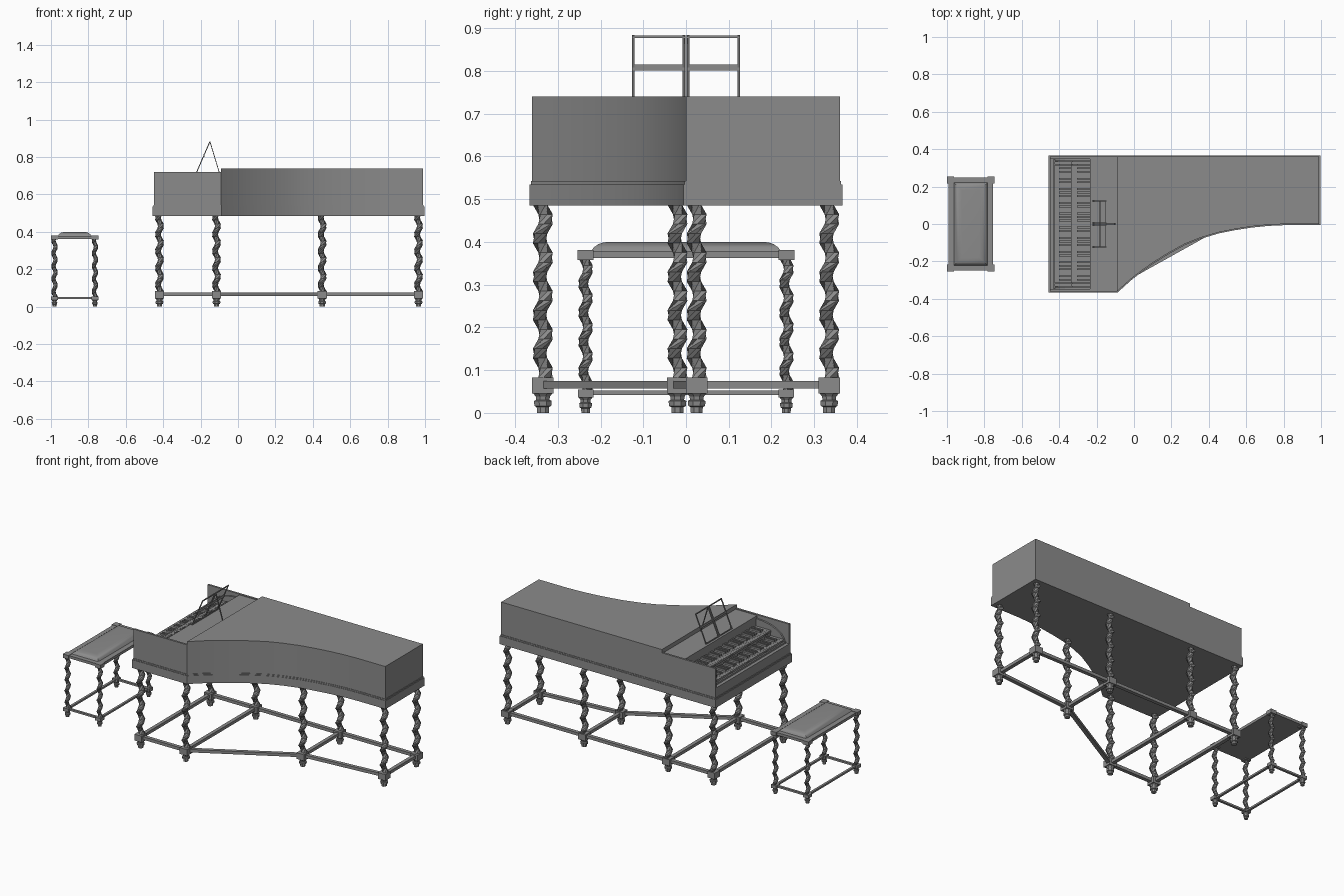
import bpy, bmesh, math
from mathutils import Vector, Matrix

if "Cube" in bpy.data.objects:
    bpy.data.objects.remove(bpy.data.objects["Cube"], do_unlink=True)

grey = bpy.data.materials.new("plain grey")
grey.use_nodes = True
colour = (0.26, 0.26, 0.26, 1)
grey.diffuse_color = colour
grey.node_tree.nodes["Principled BSDF"].inputs["Base Color"].default_value = colour


def finish(bm, name, smooth=False):
    bmesh.ops.recalc_face_normals(bm, faces=bm.faces)
    mesh = bpy.data.meshes.new(name)
    bm.to_mesh(mesh)
    bm.free()
    mesh.materials.append(grey)
    if smooth:
        for p in mesh.polygons:
            p.use_smooth = True
        mesh.set_sharp_from_angle(angle=math.radians(30))
    obj = bpy.data.objects.new(name, mesh)
    bpy.context.scene.collection.objects.link(obj)
    return obj


def add_box(bm, x0, x1, y0, y1, z0, z1):
    m = Matrix.Translation(((x0 + x1) / 2, (y0 + y1) / 2, (z0 + z1) / 2))
    m = m @ Matrix.Diagonal((x1 - x0, y1 - y0, z1 - z0, 1))
    return bmesh.ops.create_cube(bm, size=1, matrix=m)["verts"]


def box(name, *dims):
    bm = bmesh.new()
    add_box(bm, *dims)
    return finish(bm, name)


def add_bar(bm, p, q, width, height):
    """Straight bar from p to q; width lies level, height across it."""
    p, q = Vector(p), Vector(q)
    d = (q - p).normalized()
    side = Vector((0, 1, 0)) if abs(d.z) > 0.5 else Vector((0, 0, 1)).cross(d).normalized()
    up = d.cross(side)
    rot = Matrix((d, side, up)).transposed().to_4x4()
    m = Matrix.Translation((p + q) / 2) @ rot @ Matrix.Diagonal(((q - p).length, width, height, 1))
    bmesh.ops.create_cube(bm, size=1, matrix=m)


def loft(bm, rings):
    """Skin a stack of equal rings and cap both ends."""
    rows = [[bm.verts.new(v) for v in r] for r in rings]
    n = len(rows[0])
    for a, b in zip(rows, rows[1:]):
        for i in range(n):
            j = (i + 1) % n
            bm.faces.new((a[i], a[j], b[j], b[i]))
    bm.faces.new(rows[0][::-1])
    bm.faces.new(rows[-1])


def prism(name, pts, z0, z1, smooth=True):
    bm = bmesh.new()
    loft(bm, [[(x, y, z) for x, y in pts] for z in (z0, z1)])
    return finish(bm, name, smooth)


def offset(pts, d):
    """Grow a counter-clockwise outline by d."""
    out = []
    for i, p in enumerate(pts):
        p = Vector(p)
        a = (p - Vector(pts[i - 1])).normalized()
        b = (Vector(pts[(i + 1) % len(pts)]) - p).normalized()
        na, nb = Vector((a.y, -a.x)), Vector((b.y, -b.x))
        out.append(tuple(p + (na + nb) * d / (1 + na.dot(nb))))
    return out


def ring(x, y, z, r, n, turn=0):
    return [(x + r * math.cos(turn + math.tau * i / n), y + r * math.sin(turn + math.tau * i / n), z)
            for i in range(n)]


def twisted_leg(name, x, y, s, block0, block1, top, turns):
    """Turned foot, square block and twisted shaft, s = block half width."""
    bm = bmesh.new()
    foot = ((0, 0.6), (0.3, 0.62), (0.36, 0.85), (0.62, 0.9), (0.68, 0.68), (0.85, 0.72), (1, 0.95))
    loft(bm, [ring(x, y, t * block0, r * s, 8, math.pi / 8) for t, r in foot])
    add_box(bm, x - s, x + s, y - s, y + s, block0, block1)
    steps = int(turns * 4)
    rings = []
    for k in range(steps + 1):
        a = k * math.pi / 2 + math.pi / 4
        rings.append(ring(x + 0.36 * s * math.cos(a), y + 0.36 * s * math.sin(a),
                          block1 + (top - block1) * k / steps, 0.7 * s, 6, a))
    loft(bm, rings)
    finish(bm, name)


# Case outline: tail at +x, straight spine at +y, curved side at -y
FRONT, DECK, LID, HALF = -0.45, -0.235, -0.09, 0.36
bent = [(-0.02, -0.297), (0.04, -0.25), (0.1, -0.207), (0.18, -0.157), (0.27, -0.107), (0.35, -0.075),
        (0.45, -0.045), (0.54, -0.027), (0.63, -0.013), (0.72, -0.004), (0.81, 0)]
rear = [(LID, -HALF)] + bent + [(0.99, 0), (0.99, HALF)]
lid_outline = rear + [(LID, HALF)]
full = [(FRONT, -HALF)] + rear + [(FRONT, HALF)]

prism("base_moulding", offset(full, 0.006), 0.485, 0.535)
prism("base_moulding_lip", offset(full, 0.003), 0.535, 0.543)
prism("case_and_lid", lid_outline, 0.54, 0.74)
box("name_board_and_deck", DECK, LID, -HALF + 0.012, HALF - 0.012, 0.54, 0.715)

# Cheeks with a curved inner panel on each side of the keyboards
curve = [(DECK - 0.19 * math.sin(t * math.pi / 12), 0.6 + 0.1 * math.cos(t * math.pi / 12)) for t in range(7)]
profile = [(DECK, 0.54)] + curve + [(DECK - 0.19, 0.54)]
for side, label in ((1, "left"), (-1, "right")):
    ys = sorted((side * HALF, side * (HALF - 0.012)))
    box("cheek_" + label, FRONT, LID, *ys, 0.54, 0.72)
    bm = bmesh.new()
    loft(bm, [[(x, side * y, z) for x, z in profile] for y in (0.348, 0.338)])
    finish(bm, "cheek_panel_" + label)

# Key bed, front rail and two keyboards
box("key_bed", -0.43, DECK, -0.345, 0.345, 0.54, 0.61)
box("front_rail", FRONT, -0.43, -0.348, 0.348, 0.54, 0.6)
box("upper_key_bed", -0.33, DECK, -0.338, 0.338, 0.61, 0.645)


def keyboard(name, x0, x1, xb, z):
    bm = bmesh.new()
    count, span = 36, 0.336
    pitch = 2 * span / count
    for i in range(count):
        y = span - pitch * (i + 0.5)
        add_box(bm, x0, x1, y - pitch * 0.47, y + pitch * 0.47, z - 0.012, z)
        if i % 7 not in (3, 6) and i < count - 1:
            y -= pitch / 2
            add_box(bm, xb, x1, y - 0.0045, y + 0.0045, z, z + 0.01)
    finish(bm, name)


keyboard("lower_keys", -0.425, -0.335, -0.4, 0.625)
keyboard("upper_keys", -0.337, DECK, -0.305, 0.657)

# Instrument legs and stretchers
xs = (-0.42, -0.115, 0.45, 0.965)
front_row = list(zip(xs, (-0.335, -0.335, -0.02, 0.025)))
back_row = [(x, 0.335) for x in xs]
for label, row in (("front", front_row), ("back", back_row)):
    for i, (x, y) in enumerate(row):
        twisted_leg(f"{label}_leg_{i + 1}", x, y, 0.025, 0.045, 0.083, 0.487, 4.5)


def stretchers(name, pairs, z, w, h):
    bm = bmesh.new()
    for p, q in pairs:
        add_bar(bm, (*p, z), (*q, z), w, h)
    finish(bm, name)


stretchers("stand_stretchers", list(zip(front_row, front_row[1:])) + list(zip(back_row, back_row[1:]))
           + list(zip(front_row, back_row)), 0.066, 0.022, 0.018)

# Music desk: slanted two-pane frame with a rear prop
bm = bmesh.new()
foot, apex = Vector((-0.222, 0, 0.717)), Vector((-0.15, 0, 0.883))
for y in (-0.123, -0.005, 0.005, 0.123):
    off = Vector((0, y, 0))
    add_bar(bm, foot + off, apex + off, 0.006, 0.005)
for t, h in ((0.015, 0.006), (0.55, 0.014), (0.985, 0.006)):
    c = foot.lerp(apex, t)
    add_bar(bm, c - Vector((0, 0.125, 0)), c + Vector((0, 0.125, 0)), 0.005, h)
add_bar(bm, apex, (-0.1, 0, 0.717), 0.007, 0.004)
finish(bm, "music_desk")

# Stool
cx, sx, sy = -0.873, 0.108, 0.235
corners = [(cx - sx, -sy), (cx + sx, -sy), (cx + sx, sy), (cx - sx, sy)]
for i, (x, y) in enumerate(corners):
    twisted_leg(f"stool_leg_{i + 1}", x, y, 0.018, 0.036, 0.055, 0.362, 4.5)
    box(f"stool_corner_block_{i + 1}", x - 0.019, x + 0.019, y - 0.019, y + 0.019, 0.358, 0.381)
stretchers("stool_stretchers", [(corners[i - 1], corners[i]) for i in range(4)], 0.047, 0.014, 0.011)
box("stool_seat_frame", cx - 0.12, cx + 0.12, -0.248, 0.248, 0.363, 0.379)
bm = bmesh.new()
loft(bm, [[(cx + a * (0.09 - d), b * (0.222 - d), z) for a, b in ((-1, -1), (1, -1), (1, 1), (-1, 1))]
          for d, z in ((0, 0.378), (0.006, 0.387), (0.017, 0.395), (0.03, 0.399), (0.042, 0.4))])
finish(bm, "stool_cushion", True)
